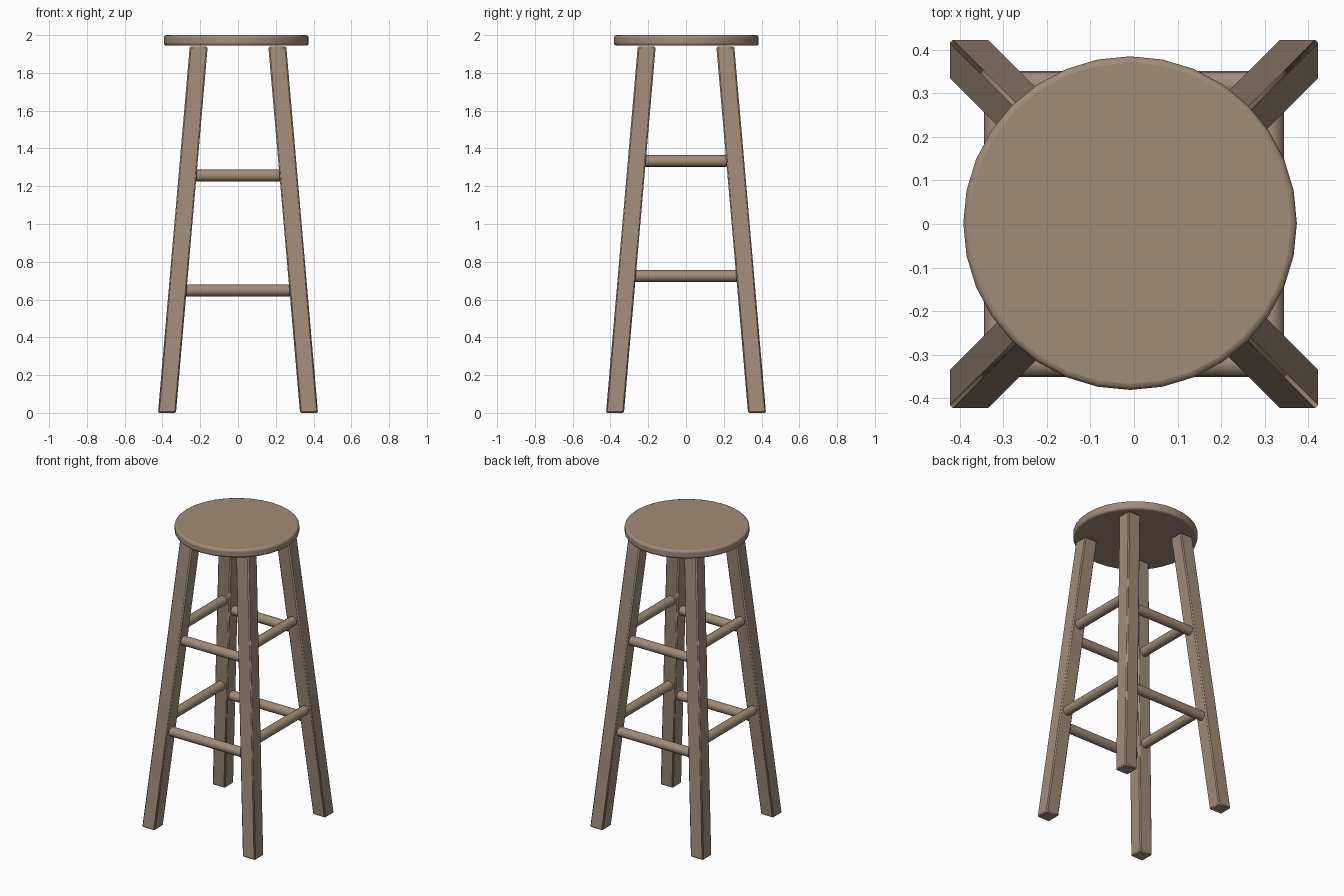
import bpy, bmesh, math
from mathutils import Matrix

if "Cube" in bpy.data.objects:
    bpy.data.objects.remove(bpy.data.objects["Cube"])

wood = bpy.data.materials.new("warm_brown_wood")
wood.diffuse_color = (0.35, 0.262, 0.185, 1)
wood.use_nodes = True
wood.node_tree.nodes["Principled BSDF"].inputs["Base Color"].default_value = wood.diffuse_color

LEG_TOP = 1.94
HALF = 0.0475                    # half the leg thickness
FOOT, HEAD = 0.376, 0.208        # leg centre offset at floor and at seat


def leg_centre(z):
    return FOOT + (HEAD - FOOT) * z / LEG_TOP


def finish(name, bm, bevel, segments):
    me = bpy.data.meshes.new(name)
    bmesh.ops.recalc_face_normals(bm, faces=bm.faces)
    bm.to_mesh(me)
    bm.free()
    me.materials.append(wood)
    ob = bpy.data.objects.new(name, me)
    bpy.context.collection.objects.link(ob)
    if bevel:
        mod = ob.modifiers.new("soft_edges", 'BEVEL')
        mod.width, mod.segments = bevel, segments
        mod.limit_method, mod.angle_limit = 'ANGLE', math.radians(40)
    bpy.ops.object.select_all(action='DESELECT')
    ob.select_set(True)
    bpy.context.view_layer.objects.active = ob
    bpy.ops.object.shade_smooth_by_angle(angle=math.radians(35))
    return ob


def cylinder(name, radius, depth, sides, matrix, bevel, segments):
    bm = bmesh.new()
    bmesh.ops.create_cone(bm, cap_ends=True, segments=sides, radius1=radius,
                          radius2=radius, depth=depth, matrix=matrix)
    return finish(name, bm, bevel, segments)


# Round seat
cylinder("seat", 0.383, 0.056, 32, Matrix.Translation((-0.009, 0.002, 1.972)), 0.014, 3)

# Four splayed square legs with level feet and heads
for sx, side in ((-1, "left"), (1, "right")):
    for sy, end in ((-1, "front"), (1, "back")):
        bm = bmesh.new()
        bmesh.ops.create_cube(bm, size=1)
        for v in bm.verts:
            z = LEG_TOP if v.co.z > 0 else 0
            c = leg_centre(z)
            v.co = (sx * c + v.co.x * 2 * HALF, sy * c + v.co.y * 2 * HALF, z)
        finish(f"{end}_{side}_leg", bm, 0.007, 1)

# Round rungs: front and back pairs sit lower than the side pairs
for level, z_front, z_side in (("lower", 0.648, 0.725), ("upper", 1.257, 1.334)):
    for s, end, side in ((-1, "front", "left"), (1, "back", "right")):
        for name, z, along_x in ((end, z_front, True), (side, z_side, False)):
            c = leg_centre(z)
            length = 2 * (c - HALF + 0.01)
            place = (0, s * c, z) if along_x else (s * c, 0, z)
            turn = Matrix.Rotation(math.pi / 2, 4, 'Y' if along_x else 'X')
            cylinder(f"{level}_{name}_rung", 0.031, length, 16,
                     Matrix.Translation(place) @ turn, 0, 1)
